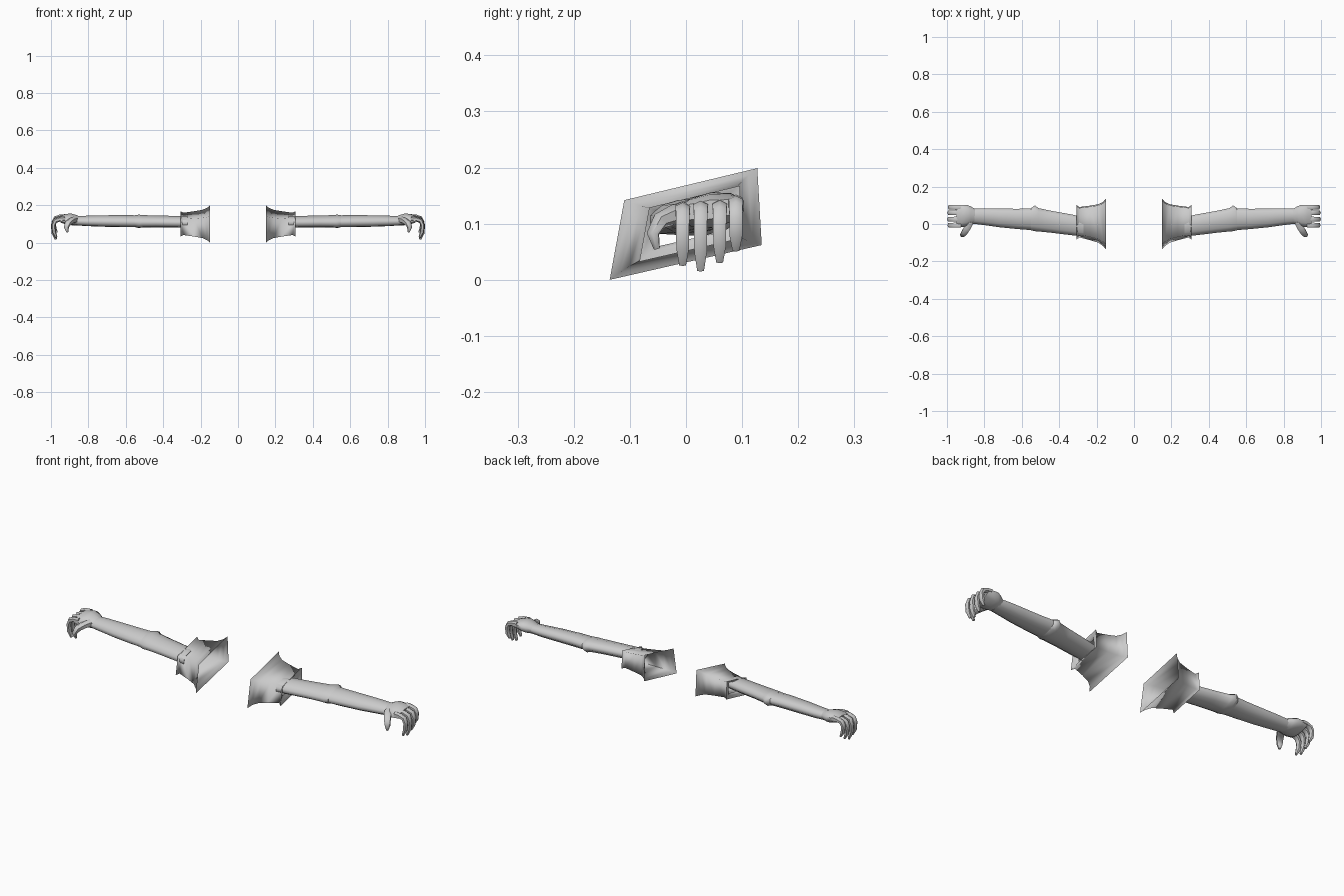
import bpy, bmesh, math
from mathutils import Vector

if "Cube" in bpy.data.objects:
    bpy.data.objects.remove(bpy.data.objects["Cube"])

grey = bpy.data.materials.new("plain grey")
grey.use_nodes = True
grey.diffuse_color = (0.6, 0.6, 0.6, 1)
grey.node_tree.nodes["Principled BSDF"].inputs["Base Color"].default_value = (0.6, 0.6, 0.6, 1)


def loft(name, rings, cap_start=True, cap_end=True, angle=60):
    """Skin a list of point rings, then mirror to the other arm."""
    bm = bmesh.new()
    loops = [[bm.verts.new(p) for p in ring] for ring in rings]
    n = len(loops[0])
    for a, b in zip(loops, loops[1:]):
        for i in range(n):
            j = (i + 1) % n
            bm.faces.new((a[i], a[j], b[j], b[i]))
    if cap_start:
        bm.faces.new(loops[0][::-1])
    if cap_end:
        bm.faces.new(loops[-1])
    bmesh.ops.recalc_face_normals(bm, faces=bm.faces)
    me = bpy.data.meshes.new(name)
    bm.to_mesh(me)
    bm.free()
    me.materials.append(grey)
    ob = bpy.data.objects.new(name, me)
    bpy.context.collection.objects.link(ob)
    ob.modifiers.new("Mirror", "MIRROR").use_mirror_merge = False
    bpy.ops.object.select_all(action="DESELECT")
    ob.select_set(True)
    bpy.context.view_layer.objects.active = ob
    bpy.ops.object.shade_smooth_by_angle(angle=math.radians(angle))
    return ob


def limb_ring(x, y0, y1, z0, z1, sides=10, shear=0.12):
    """Oval section across x, spanning y0..y1 and z0..z1, leaning up to the back."""
    ring = []
    for i in range(sides):
        a = 2 * math.pi * (i + 0.5) / sides
        dy = math.cos(a) * (y1 - y0) / 2
        ring.append((x, (y0 + y1) / 2 + dy,
                     (z0 + z1) / 2 + math.sin(a) * (z1 - z0) / 2 + shear * dy))
    return ring


def tube(name, path, widths, side, sides=6):
    """Bent tapering tube; side is the axis across the bend."""
    pts = [Vector(p) for p in path]
    side = Vector(side).normalized()
    rings = []
    for i, p in enumerate(pts):
        t = (pts[min(i + 1, len(pts) - 1)] - pts[max(i - 1, 0)]).normalized()
        u = (side - t * side.dot(t)).normalized()
        v = t.cross(u)
        w, h = widths[i]
        rings.append([p + u * math.cos(2 * math.pi * (k + 0.5) / sides) * w
                      + v * math.sin(2 * math.pi * (k + 0.5) / sides) * h
                      for k in range(sides)])
    return loft(name, rings)


# Flared four-cornered sleeve, open at the shoulder, with a turned-in cuff
corners = [(-0.140, -0.101), (-0.114, 0.041), (0.123, 0.098), (0.131, -0.039)]
sleeve = [(0.15, 1.0, 0), (0.165, 0.87, 0), (0.19, 0.76, 0.002), (0.235, 0.68, 0.005),
          (0.292, 0.60, 0.008), (0.307, 0.68, 0.008), (0.300, 0.50, 0.004), (0.285, 0.42, 0)]
loft("sleeve", [[(x, 0.004 + dy + y * s, 0.101 + z * s) for y, z in corners]
                for x, s, dy in sleeve], cap_start=False, cap_end=False, angle=110)

# Upper arm, ending in the pointed elbow
loft("upper_arm", [limb_ring(*r) for r in [
    (0.27, -0.070, 0.040, 0.080, 0.142),
    (0.34, -0.062, 0.055, 0.081, 0.143),
    (0.44, -0.050, 0.073, 0.082, 0.145),
    (0.51, -0.043, 0.088, 0.081, 0.147),
    (0.530, -0.042, 0.103, 0.078, 0.150),
    (0.552, -0.036, 0.086, 0.083, 0.146)]])

# Forearm
loft("forearm", [limb_ring(*r) for r in [
    (0.535, -0.037, 0.088, 0.083, 0.146),
    (0.62, -0.030, 0.084, 0.083, 0.147),
    (0.72, -0.020, 0.085, 0.085, 0.146),
    (0.80, -0.008, 0.086, 0.088, 0.144),
    (0.865, 0.000, 0.083, 0.092, 0.142)]])

# Palm
loft("palm", [limb_ring(*r) for r in [
    (0.845, 0.004, 0.080, 0.095, 0.140),
    (0.872, -0.006, 0.096, 0.092, 0.150),
    (0.895, -0.016, 0.106, 0.093, 0.156),
    (0.925, -0.020, 0.104, 0.099, 0.152),
    (0.950, -0.018, 0.102, 0.108, 0.142)]])

# Four curled fingers: sideways position, tip height, knuckle height, reach
fingers = [("index_finger", -0.006, 0.024, 0.127, -0.002), ("middle_finger", 0.026, 0.014, 0.130, 0.0),
           ("ring_finger", 0.060, 0.029, 0.131, -0.001), ("little_finger", 0.089, 0.050, 0.139, -0.004)]
for name, y, tip, top, dx in fingers:
    drop = top - tip
    path = [(0.925, y, top), (0.955 + dx, y, top - 0.002), (0.979 + dx, y, top - 0.010),
            (0.989 + dx, y, top - 0.32 * drop), (0.986 + dx, y, top - 0.68 * drop),
            (0.973 + dx, y, tip + 0.003)]
    tube(name, path, [(0.015, 0.013), (0.015, 0.013), (0.014, 0.013),
                      (0.0135, 0.011), (0.013, 0.011), (0.007, 0.006)], (0, 1, 0))

# Thumb, bent down in front of the palm
tube("thumb", [(0.875, 0.012, 0.122), (0.892, -0.022, 0.116), (0.908, -0.047, 0.105),
               (0.918, -0.059, 0.082), (0.912, -0.052, 0.056)],
     [(0.021, 0.020), (0.020, 0.018), (0.018, 0.015), (0.014, 0.012), (0.006, 0.006)], (1, 0.4, 0))
